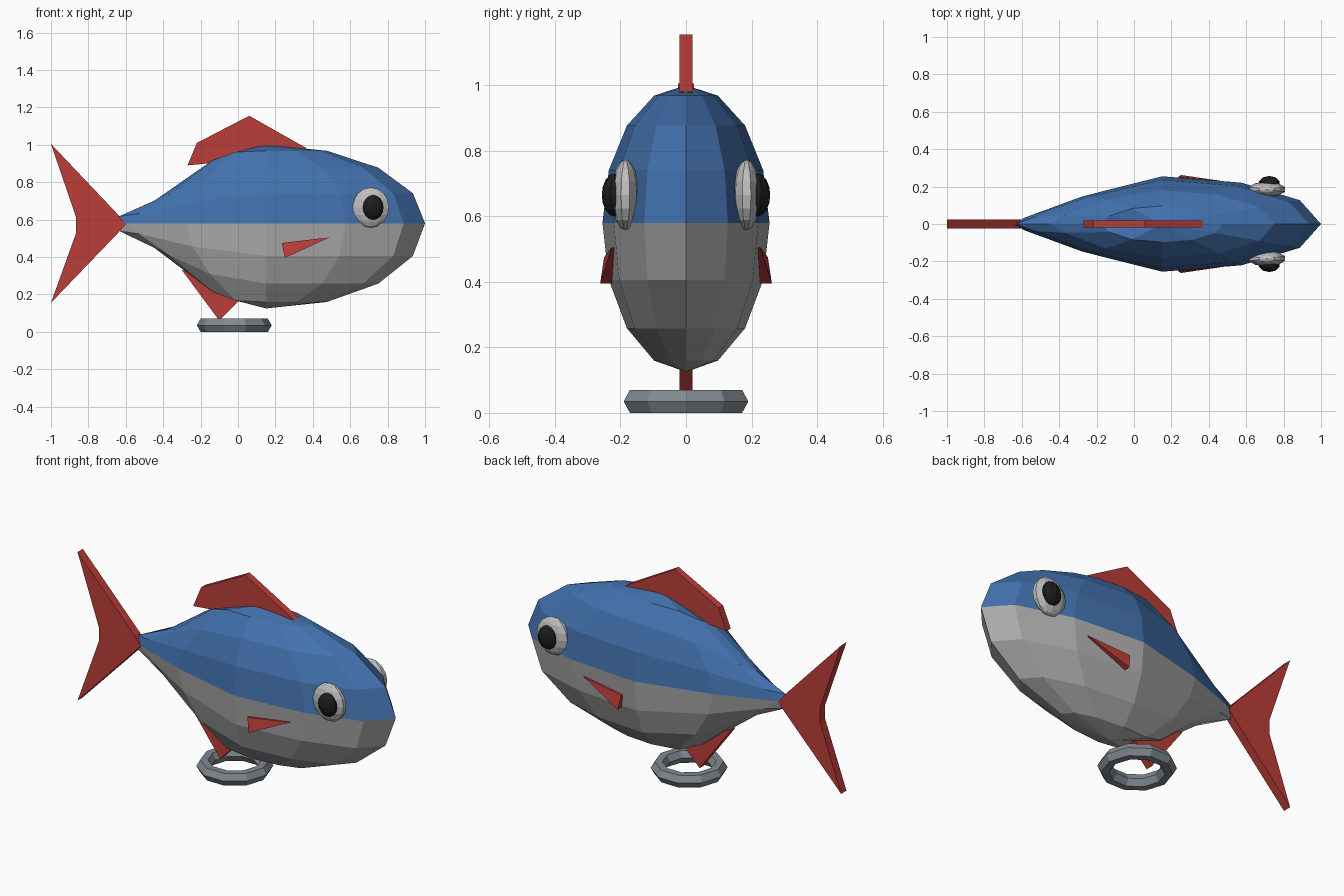
import bpy, bmesh
from math import pi, sin, cos
from mathutils import Vector

if "Cube" in bpy.data.objects:
    bpy.data.objects.remove(bpy.data.objects["Cube"], do_unlink=True)


def material(name, rgb):
    m = bpy.data.materials.new(name)
    m.use_nodes = True
    m.diffuse_color = (*rgb, 1)
    m.node_tree.nodes["Principled BSDF"].inputs["Base Color"].default_value = (*rgb, 1)
    return m


BLUE = material("back blue", (0.055, 0.165, 0.42))
GREY = material("belly grey", (0.42, 0.42, 0.42))
RED = material("fin red", (0.5, 0.047, 0.04))
WHITE = material("eye white", (0.52, 0.52, 0.52))
BLACK = material("pupil black", (0.012, 0.012, 0.012))
STEEL = material("ring steel", (0.22, 0.25, 0.28))


def finish(bm, name, *mats):
    bmesh.ops.recalc_face_normals(bm, faces=bm.faces)
    mesh = bpy.data.meshes.new(name)
    bm.to_mesh(mesh)
    bm.free()
    for m in mats:
        mesh.materials.append(m)
    obj = bpy.data.objects.new(name, mesh)
    bpy.context.collection.objects.link(obj)
    return obj


def prism(name, points, offset, mat):
    """Plate with the given outline, extruded along offset."""
    bm = bmesh.new()
    face = bm.faces.new([bm.verts.new(p) for p in points])
    new = bmesh.ops.extrude_face_region(bm, geom=[face])["geom"]
    bmesh.ops.translate(bm, vec=offset,
                        verts=[v for v in new if isinstance(v, bmesh.types.BMVert)])
    return finish(bm, name, mat)


def ellipsoid(name, centre, radii, segments, rings, mat):
    bm = bmesh.new()
    bmesh.ops.create_uvsphere(bm, u_segments=segments, v_segments=rings, radius=1)
    for v in bm.verts:
        v.co = Vector(c + r * k for c, r, k in zip(centre, radii, v.co))
    return finish(bm, name, mat)


# Body: a sphere stretched lengthwise and narrowed towards the tail
MID_X, MID_Z = 0.15, 0.58
TAPER = [(-0.71, 0.2), (-0.6, 0.25), (-0.45, 0.4), (-0.275, 0.67),
         (-0.175, 0.8), (-0.13, 0.876), (-0.01, 0.985), (0.15, 1), (1.1, 1)]


def taper(x):
    for (x0, f0), (x1, f1) in zip(TAPER, TAPER[1:]):
        if x <= x1:
            return f0 + (f1 - f0) * (x - x0) / (x1 - x0)
    return 1


bm = bmesh.new()
bmesh.ops.create_uvsphere(bm, u_segments=12, v_segments=8, radius=1)
for v in bm.verts:
    x = MID_X + 0.85 * v.co.x
    f = taper(x)
    height = 0.42 if v.co.z > 0 else 0.455
    v.co = (max(x, -0.64), 0.255 * v.co.y * f, MID_Z + height * v.co.z * f)
for face in bm.faces:
    face.material_index = 0 if face.calc_center_median().z > MID_Z else 1
finish(bm, "body", BLUE, GREY)


# Fins on the centre line
def centre_fin(name, outline, half):
    prism(name, [(x, -half, z) for x, z in outline], (0, 2 * half, 0), RED)


centre_fin("dorsal_fin", [(-0.27, 0.89), (-0.22, 1.01), (0.06, 1.155),
                          (0.37, 0.98), (0.05, 0.92)], 0.02)
centre_fin("tail_fin", [(-0.6, 0.575), (-0.64, 0.625), (-1, 1.005), (-0.865, 0.61),
                        (-0.865, 0.53), (-1, 0.155), (-0.64, 0.53)], 0.024)
centre_fin("anal_fin", [(-0.3, 0.33), (-0.1, 0.06), (0.01, 0.17), (-0.1, 0.3)], 0.02)

# Paired side fins and eyes
for side, s in (("left", 1), ("right", -1)):
    prism(side + "_side_fin",
          [(0.235, s * 0.25, 0.475), (0.25, s * 0.262, 0.395), (0.49, s * 0.227, 0.505)],
          (0, -s * 0.035, 0), RED)
    # Eyes have their poles facing sideways
    for part, centre, radii, mat in (
            ("eye", (0.71, s * 0.185, 0.665), (0.102, 0.042, 0.108), WHITE),
            ("pupil", (0.723, s * 0.217, 0.665), (0.058, 0.04, 0.066), BLACK)):
        ellipsoid(side + "_" + part, centre, radii, 10, 8, mat)

# Ring below the body
bm = bmesh.new()
loops = []
for i in range(10):
    a = 2 * pi * i / 10
    loop = []
    for j in range(6):
        b = 2 * pi * j / 6
        r = 0.16 + 0.04 * cos(b)
        loop.append(bm.verts.new((r * cos(a) - 0.02, r * sin(a), 0.035 + 0.035 * sin(b) / sin(pi / 3))))
    loops.append(loop)
for i in range(10):
    p, q = loops[i], loops[(i + 1) % 10]
    for j in range(6):
        k = (j + 1) % 6
        bm.faces.new((p[j], q[j], q[k], p[k]))
finish(bm, "ring", STEEL)
